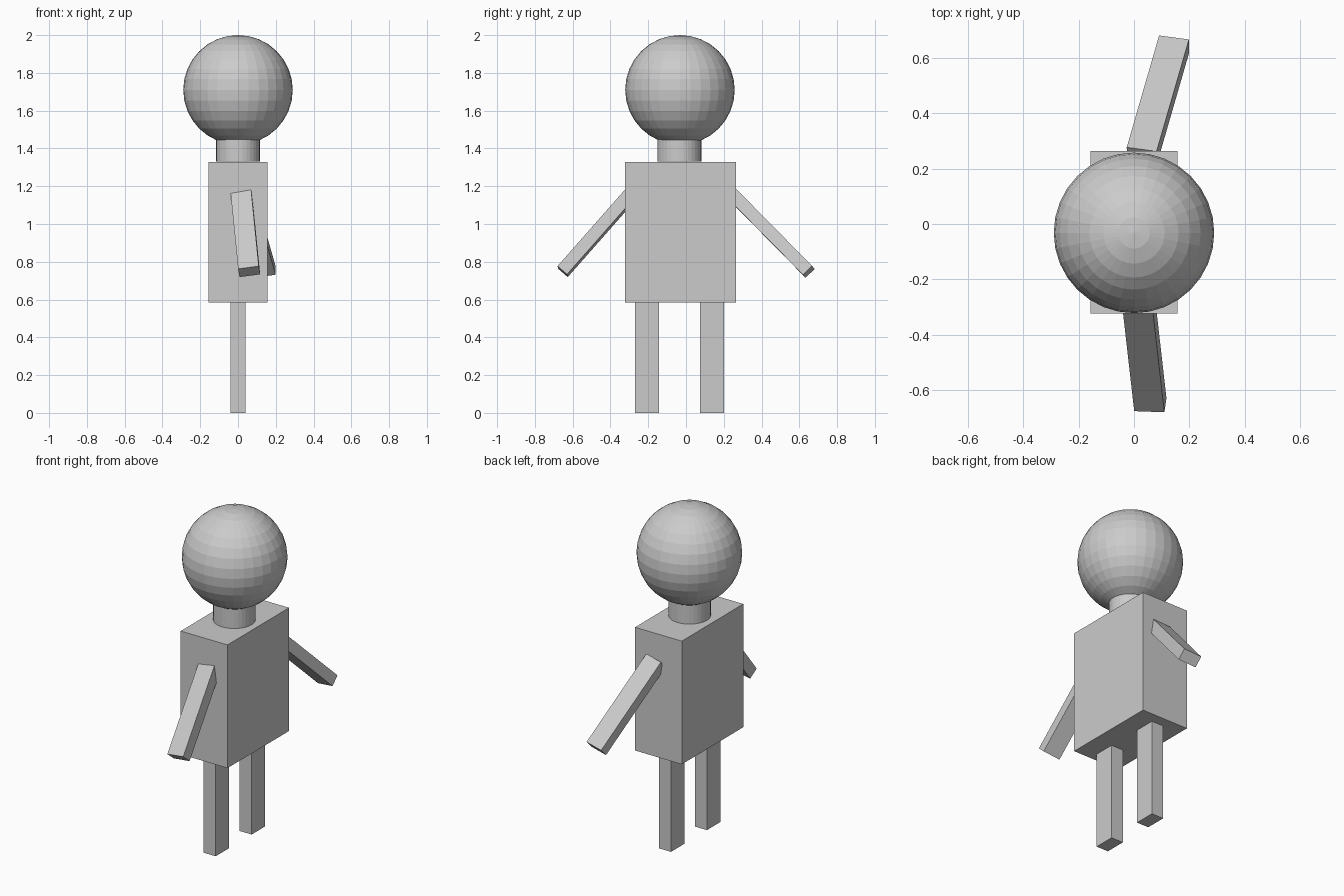
import bpy
from mathutils import Matrix, Vector

if "Cube" in bpy.data.objects:
    bpy.data.objects.remove(bpy.data.objects["Cube"])

BODY_Y = -0.03  # centre line of body, neck and head


def box(name, size, loc, rot=None):
    """Box of a given size; rot is an optional 3x3 orientation."""
    bpy.ops.mesh.primitive_cube_add(size=1)
    ob = bpy.context.object
    ob.name = name
    ob.data.transform(Matrix.Diagonal((*size, 1)))
    if rot:
        ob.rotation_euler = rot.to_euler()
    ob.location = loc
    return ob


def limb(name, start, end, side, width, thickness):
    """Straight bar between two points, its width running along side."""
    start, end = Vector(start), Vector(end)
    z = (end - start).normalized()
    x = Vector(side)
    x = (x - z * x.dot(z)).normalized()
    y = z.cross(x)
    rot = Matrix((x, y, z)).transposed()
    return box(name, (width, thickness, (end - start).length),
               (start + end) / 2, rot)


# Torso
box("torso", (0.313, 0.588, 0.745), (0, BODY_Y, 0.957))

# Neck
bpy.ops.mesh.primitive_cylinder_add(vertices=32, radius=0.116, depth=0.17,
                                    location=(0, BODY_Y - 0.005, 1.415))
bpy.context.object.name = "neck"

# Head
bpy.ops.mesh.primitive_uv_sphere_add(segments=32, ring_count=16, radius=0.29,
                                     location=(0, BODY_Y - 0.002, 1.71))
bpy.context.object.name = "head"

# Legs
for name, y in (("leg_a", -0.207), ("leg_b", 0.137)):
    box(name, (0.08, 0.127, 0.595), (0, y, 0.2975))

# Arms, each swung out at its own angle
limb("arm_a", (0.015, -0.266, 1.187), (0.059, -0.653, 0.748),
     (0.108, -0.004, 0.0143), 0.11, 0.067)
limb("arm_b", (0.028, 0.246, 1.157), (0.145, 0.65, 0.747),
     (0.105, -0.014, 0.016), 0.11, 0.067)
